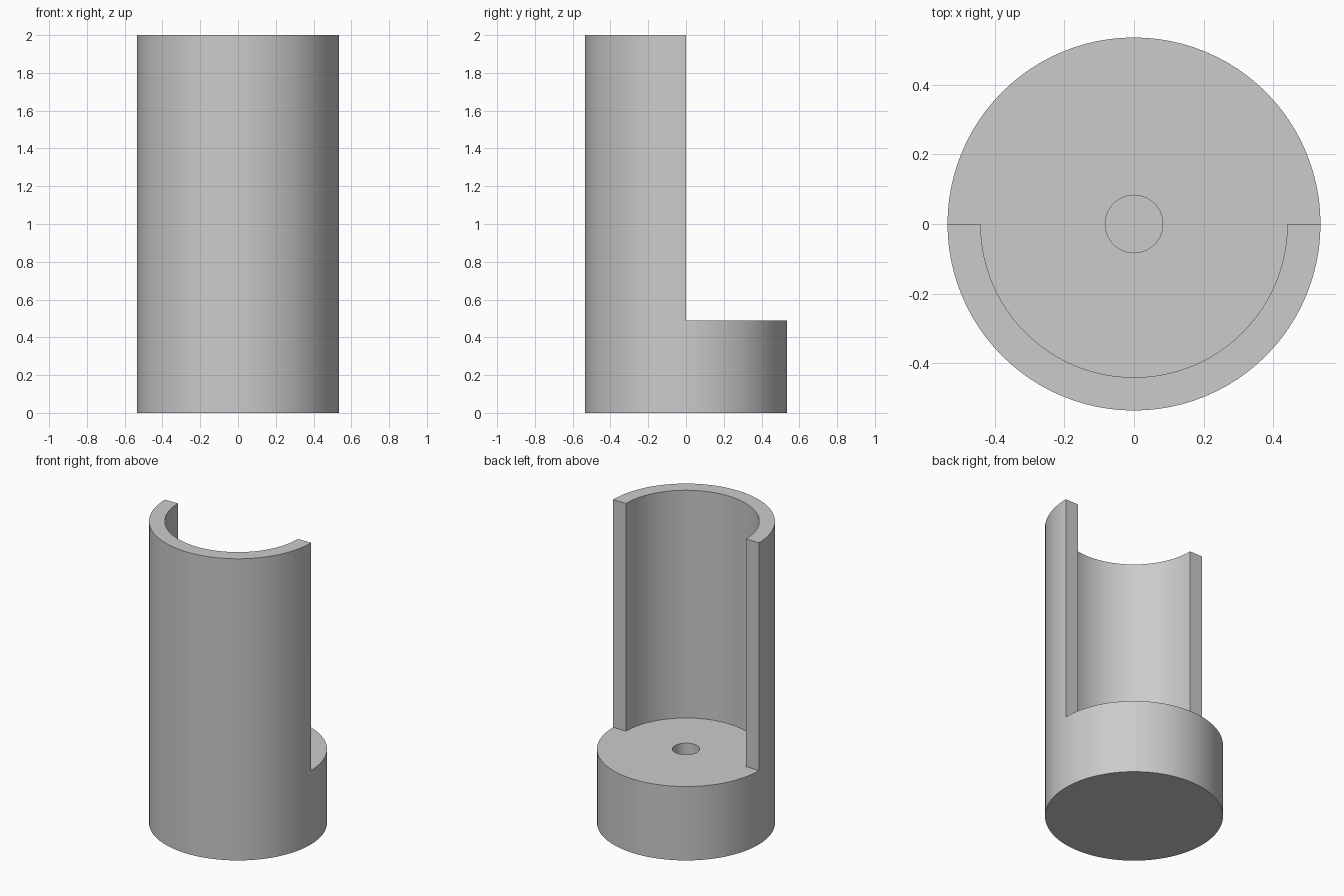
import bpy
import bmesh
from math import cos, sin, pi, radians

cube = bpy.data.objects.get("Cube")
if cube:
    bpy.data.objects.remove(cube, do_unlink=True)

SEGMENTS = 96
OUTER, INNER, HOLE = 0.535, 0.44, 0.0825
BASE, TOP, HOLE_FLOOR = 0.49, 2.0, 0.25

# Matte grey for the whole part
grey = bpy.data.materials.new("grey")
grey.use_nodes = True
colour = (0.6, 0.6, 0.6, 1)
grey.diffuse_color = colour
grey.node_tree.nodes["Principled BSDF"].inputs["Base Color"].default_value = colour

# Radius / height profiles: a base with a blind hole, with or without the wall
hole = [(0, HOLE_FLOOR), (HOLE, HOLE_FLOOR), (HOLE, BASE), (INNER, BASE)]
wall = [(INNER, TOP), (OUTER, TOP)]
rim = [(OUTER, BASE), (OUTER, 0), (0, 0)]

bm = bmesh.new()


def point(r, z, step):
    a = 2 * pi * step / SEGMENTS
    return bm.verts.new((r * cos(a), r * sin(a), z))


def sweep(profile, step):
    """Revolve a profile through one segment."""
    for (r0, z0), (r1, z1) in zip(profile, profile[1:]):
        corners = [point(r0, z0, step)]
        if r0:
            corners.append(point(r0, z0, step + 1))
        if r1:
            corners.append(point(r1, z1, step + 1))
        corners.append(point(r1, z1, step))
        bm.faces.new(corners)


# Low base at the back, tall half-round wall at the front
for step in range(SEGMENTS):
    at_back = step < SEGMENTS // 2
    sweep(hole + ([] if at_back else wall) + rim, step)

# Flat ends of the wall
for step in (0, SEGMENTS // 2):
    bm.faces.new([point(r, z, step) for r, z in [hole[-1]] + wall + rim[:1]])

bmesh.ops.remove_doubles(bm, verts=bm.verts, dist=0.0001)
bmesh.ops.recalc_face_normals(bm, faces=bm.faces)
mesh = bpy.data.meshes.new("half_open_holder")
bm.to_mesh(mesh)
bm.free()
mesh.materials.append(grey)

holder = bpy.data.objects.new("half_open_holder", mesh)
bpy.context.collection.objects.link(holder)
bpy.ops.object.select_all(action="DESELECT")
holder.select_set(True)
bpy.context.view_layer.objects.active = holder
bpy.ops.object.shade_smooth_by_angle(angle=radians(30))
